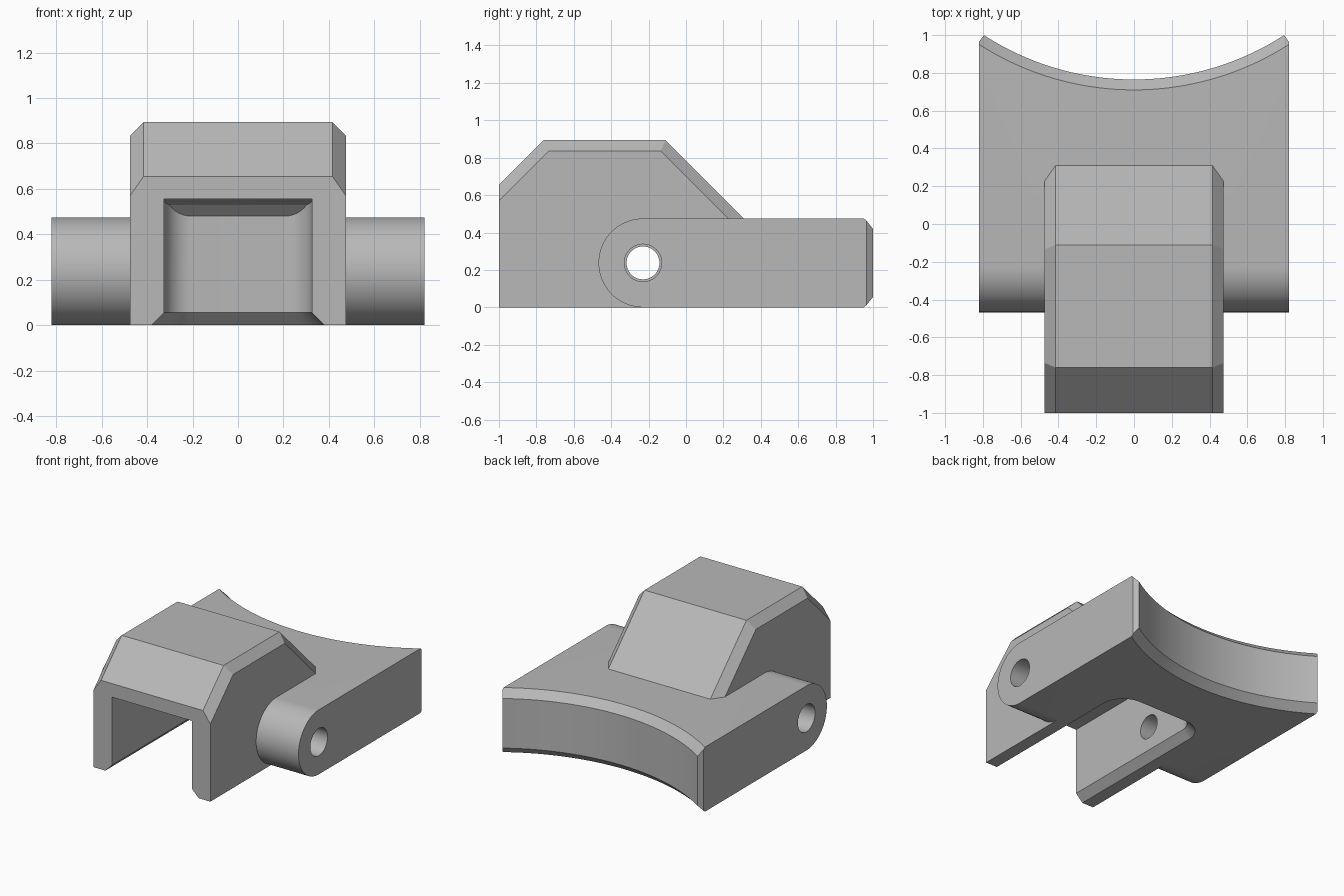
import bpy, bmesh
from math import sin, cos, pi, sqrt, radians, tan

default = bpy.data.objects.get("Cube")
if default:
    bpy.data.objects.remove(default, do_unlink=True)

grey = bpy.data.materials.new("mid_grey")
grey.use_nodes = True
colour = (0.48, 0.48, 0.48, 1)
grey.diffuse_color = colour
grey.node_tree.nodes["Principled BSDF"].inputs["Base Color"].default_value = colour


def finish(name, bm):
    bmesh.ops.recalc_face_normals(bm, faces=bm.faces)
    mesh = bpy.data.meshes.new(name)
    bm.to_mesh(mesh)
    bm.free()
    mesh.materials.append(grey)
    obj = bpy.data.objects.new(name, mesh)
    bpy.context.collection.objects.link(obj)
    return obj


def loft(name, rings):
    """Solid through matching rings of points, capped at both ends."""
    bm = bmesh.new()
    loops = [[bm.verts.new(p) for p in ring] for ring in rings]
    n = len(loops[0])
    for a, b in zip(loops, loops[1:]):
        for i in range(n):
            j = (i + 1) % n
            bm.faces.new((a[i], a[j], b[j], b[i]))
    bm.faces.new(loops[0])
    bm.faces.new(loops[-1])
    return finish(name, bm)


def combine(target, other, operation):
    mod = target.modifiers.new(operation.lower(), "BOOLEAN")
    mod.operation, mod.solver, mod.object = operation, "EXACT", other
    bpy.ops.object.select_all(action="DESELECT")
    bpy.context.view_layer.objects.active = target
    target.select_set(True)
    bpy.ops.object.modifier_apply(modifier=mod.name)
    bpy.data.objects.remove(other, do_unlink=True)


def arc(cy, cz, r, start, end, steps):
    angles = [radians(start + (end - start) * i / steps) for i in range(steps + 1)]
    return [(cy + r * cos(a), cz + r * sin(a)) for a in angles]


def along_x(xs, profile):
    return [[(x, y, z) for y, z in profile] for x in xs]


# Base plate with rounded front edge and clipped back corners
THICK, PIVOT_Y = 0.475, -0.23
PIVOT_Z = THICK / 2
nose = arc(PIVOT_Y, PIVOT_Z, PIVOT_Z, 90, 270, 40)
rings = []
for x, back in ((-0.82, 0.965), (-0.79, 1.005), (0.79, 1.005), (0.82, 0.965)):
    rings += along_x([x], nose + [(back, 0), (back, THICK)])
body = loft("clamp_body", rings)

# Concave back with chamfered rims
R, CHAMFER = 1.462, 0.055
hollow_rings = []
for z, extra in ((-0.01, CHAMFER + 0.01), (CHAMFER, 0),
                 (THICK - CHAMFER, 0), (THICK + 0.01, CHAMFER + 0.01)):
    hollow_rings.append([(x, y, z) for x, y in arc(0, 2.227, R + extra, 0, 360, 240)[:-1]])
combine(body, loft("back_hollow", hollow_rings), "DIFFERENCE")

# Housing with chamfered side edges
C = 0.06
drop, shift = C * sqrt(2), C * tan(pi / 8)
outer = [(-1, 0), (-1, 0.655), (-0.76, 0.895), (-0.11, 0.895), (0.31, THICK), (0.31, 0)]
inner = [(-1, 0), (-1, 0.655 - drop), (-0.76 + shift, 0.895 - C),
         (-0.11 - shift, 0.895 - C), (0.31 - drop, THICK), (0.31 - drop, 0)]
housing = loft("housing", along_x([-0.475], inner) + along_x([-0.415, 0.415], outer)
               + along_x([0.475], inner))
combine(body, housing, "UNION")


# Slot with rounded inner end, flared lower edge and sloping ceiling
def slot_outline(z, grow):
    w, end, r = 0.325 + grow, 0.25 + grow, 0.12 + grow
    pts = [(w, -1.1)]
    pts += arc(w - r, end - r, r, 0, 90, 16)
    pts += arc(r - w, end - r, r, 90, 180, 16)
    pts.append((-w, -1.1))
    return [(x, y, z) for x, y in pts]


slot = loft("slot", [slot_outline(-0.01, CHAMFER + 0.01),
                     slot_outline(CHAMFER, 0), slot_outline(0.7, 0)])
ceiling = [(-1.2, -0.1), (-1.2, 0.555), (0.1, 0.555), (0.2, 0.53),
           (0.3, 0.43), (0.4, 0.33), (0.4, -0.1)]
combine(slot, loft("slot_ceiling", along_x([-0.6, 0.6], ceiling)), "INTERSECT")
combine(body, slot, "DIFFERENCE")

# Pivot hole, slightly wider in the outer arms
for radius, x0, x1 in ((0.088, -1, 1), (0.1, 0.475, 1), (0.1, -1, -0.475)):
    circle = arc(PIVOT_Y, PIVOT_Z, radius, 0, 360, 48)[:-1]
    combine(body, loft("pivot_hole", along_x([x0, x1], circle)), "DIFFERENCE")

bpy.ops.object.select_all(action="DESELECT")
body.select_set(True)
bpy.context.view_layer.objects.active = body
bpy.ops.object.shade_smooth_by_angle(angle=radians(25))
